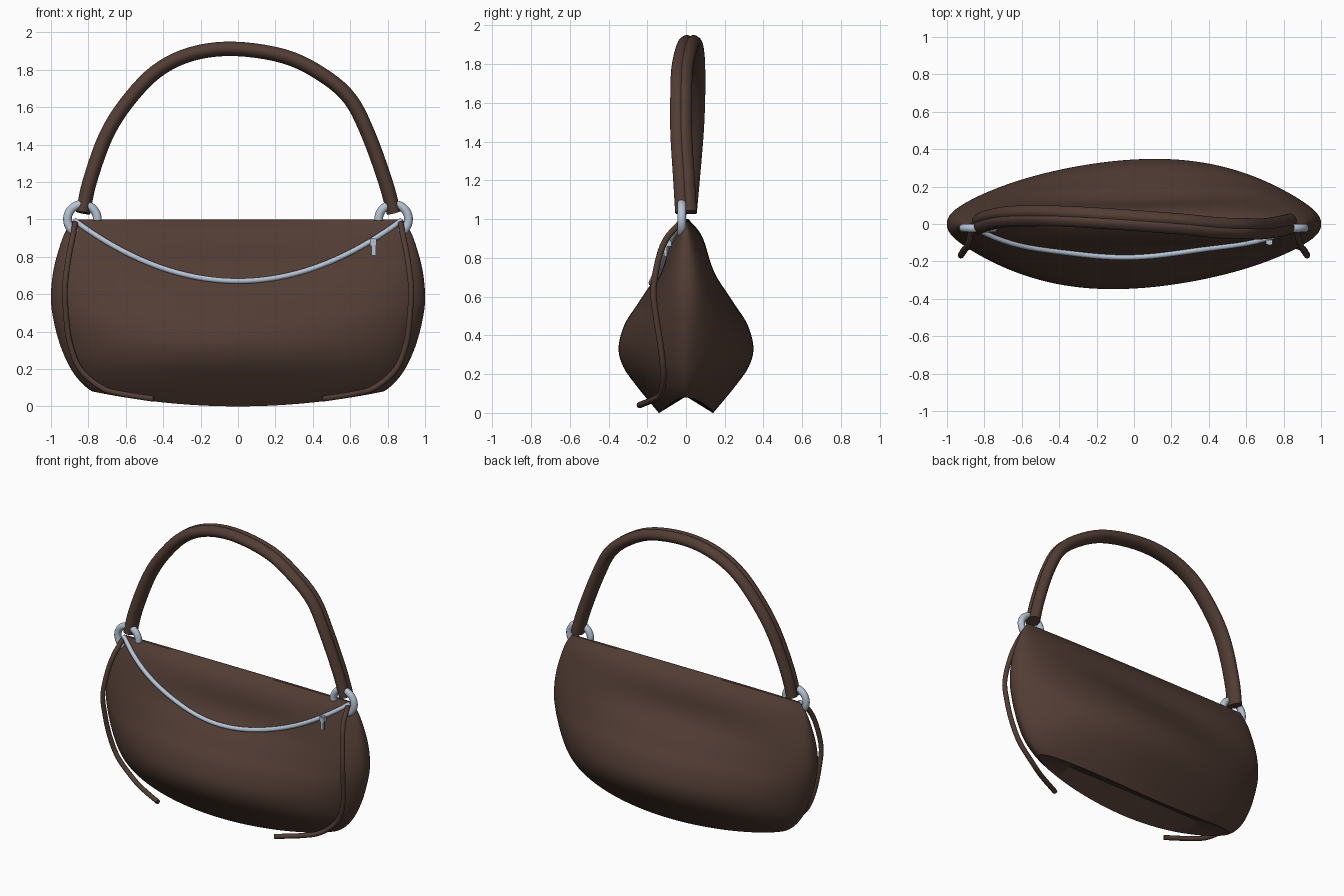
import bpy, bmesh, math
from mathutils import Vector

cube = bpy.data.objects.get("Cube")
if cube:
    bpy.data.objects.remove(cube, do_unlink=True)


def material(name, color, rough):
    m = bpy.data.materials.new(name)
    m.use_nodes = True
    m.diffuse_color = (*color, 1)
    node = m.node_tree.nodes["Principled BSDF"]
    node.inputs["Base Color"].default_value = (*color, 1)
    node.inputs["Roughness"].default_value = rough
    return m


LEATHER = material("brown leather", (0.084, 0.046, 0.035), 0.6)
METAL = material("silver metal", (0.47, 0.55, 0.66), 0.4)


def finish(name, bm, mat, angle=40):
    bmesh.ops.remove_doubles(bm, verts=bm.verts, dist=0.0005)
    bmesh.ops.recalc_face_normals(bm, faces=bm.faces)
    mesh = bpy.data.meshes.new(name)
    bm.to_mesh(mesh)
    bm.free()
    mesh.materials.append(mat)
    obj = bpy.data.objects.new(name, mesh)
    bpy.context.collection.objects.link(obj)
    bpy.ops.object.select_all(action='DESELECT')
    obj.select_set(True)
    bpy.context.view_layer.objects.active = obj
    bpy.ops.object.shade_smooth_by_angle(angle=math.radians(angle))


def smooth_path(points, steps):
    """Catmull-Rom curve through the points."""
    p = [Vector(q) for q in points]
    p = [2 * p[0] - p[1]] + p + [2 * p[-1] - p[-2]]
    out = []
    for a, b, c, d in zip(p, p[1:], p[2:], p[3:]):
        for i in range(steps):
            t = i / steps
            out.append(0.5 * (2 * b + (c - a) * t + (2 * a - 5 * b + 4 * c - d) * t ** 2
                              + (3 * b - a - 3 * c + d) * t ** 3))
    return out + [p[-2]]


def bridge(bm, loops):
    n = len(loops[0])
    for a, b in zip(loops, loops[1:]):
        for j in range(n):
            k = (j + 1) % n
            bm.faces.new((a[j], a[k], b[k], b[j]))


def sweep(name, path, section, mat):
    """Carry a cross-section (depth, outward) along a path and cap the ends."""
    bm = bmesh.new()
    loops = []
    for i, p in enumerate(path):
        t = (path[min(i + 1, len(path) - 1)] - path[max(i - 1, 0)]).normalized()
        n = t.cross(Vector((0, 1, 0))).normalized()
        b = n.cross(t)
        loops.append([bm.verts.new(p + b * u + n * v) for u, v in section])
    bridge(bm, loops)
    bm.faces.new(loops[0])
    bm.faces.new(loops[-1])
    finish(name, bm, mat)


def circle(r, sides=12):
    return [(r * math.cos(2 * math.pi * i / sides), r * math.sin(2 * math.pi * i / sides))
            for i in range(sides)]


# Body outline from the bottom seam up: half width, half depth, height, end roundness
OUTLINE = smooth_path([
    (0.78, 0.14, 0.0, 0.55), (0.86, 0.25, 0.135, 0.6), (0.915, 0.322, 0.24, 0.62),
    (0.955, 0.345, 0.34, 0.62), (0.985, 0.315, 0.455, 0.56), (1.0, 0.255, 0.56, 0.48),
    (0.995, 0.208, 0.67, 0.43), (0.975, 0.158, 0.78, 0.4), (0.93, 0.082, 0.92, 0.38),
    (0.88, 0.012, 1.0, 0.4)], 5)


def skin(row, u, side):
    """Point on the front (-1) or back (+1) panel, sagging inwards below the top."""
    w, d, z, power = row
    k = max(0, 1 - u * u)
    sag = 1 - 0.3 * k * k * math.exp(-((z - 0.76) / 0.13) ** 2)
    y = side * d * sag * k ** power + 0.05 * d * math.sin(math.pi * u)
    lift = 0.08 * u * u * max(0, 1 - z / 0.25) ** 2
    return Vector((w * u, y, z + lift))


bm = bmesh.new()
loops = []
COLS = 64
for i in range(COLS + 1):
    u = math.sin(math.pi * (i / COLS - 0.5))
    pts = [skin(r, u, 1) for r in reversed(OUTLINE)]
    pts.append(Vector((OUTLINE[0].x * u, 0, 0.085)))   # folded-in base
    pts += [skin(r, u, -1) for r in OUTLINE]
    loops.append([bm.verts.new(p) for p in pts])
bridge(bm, loops)
finish("bag_body", bm, LEATHER, 50)

# Handle with a groove along its outer side
section = []
for i in range(32):
    a = 2 * math.pi * i / 32
    s = math.sin(a)
    groove = 0.22 * math.exp(-(math.cos(a) / 0.17) ** 2) if s > 0 else 0
    section.append((0.056 * math.cos(a), 0.04 * s * (1 - groove)))
handle_path = smooth_path([
    (-0.83, 0.0, 1.035), (-0.795, 0.015, 1.2), (-0.71, 0.035, 1.44), (-0.6, 0.043, 1.62),
    (-0.44, 0.043, 1.79), (-0.25, 0.035, 1.885), (-0.02, 0.02, 1.913), (0.25, 0, 1.872),
    (0.45, -0.02, 1.775), (0.6, -0.025, 1.645), (0.7, -0.025, 1.45),
    (0.79, -0.01, 1.2), (0.835, 0.0, 1.035)], 5)
sweep("handle", handle_path, section, LEATHER)

# Side piping with a loose lower end, and handle rings
for side, label in ((1, "left"), (-1, "right")):
    piping = smooth_path([(side * x, y, z) for x, y, z in (
        (0.87, -0.03, 0.98), (0.885, -0.1, 0.9), (0.905, -0.14, 0.8), (0.925, -0.168, 0.64),
        (0.92, -0.155, 0.5), (0.9, -0.13, 0.34), (0.845, -0.117, 0.2),
        (0.73, -0.13, 0.1), (0.62, -0.175, 0.067), (0.45, -0.24, 0.04))], 5)
    sweep(label + "_piping", piping, circle(0.016, 10), LEATHER)
    ring = []
    for i in range(29):
        a = math.radians(-5 + 250 * i / 28)
        ring.append(Vector((side * (0.832 - 0.08 * math.cos(a)), -0.022,
                            1.0 + 0.08 * math.sin(a))))
    sweep(label + "_handle_ring", ring, circle(0.023), METAL)

# Curved zip lying on the front panel
zip_path = []
for i in range(41):
    x = -0.875 + 1.75 * i / 40
    z = 0.67 + 0.325 * (x / 0.875) ** 2
    j = next(k for k, r in enumerate(OUTLINE) if r.z >= z)
    lo, hi = OUTLINE[j - 1], OUTLINE[j]
    row = lo.lerp(hi, (z - lo.z) / (hi.z - lo.z))
    zip_path.append(Vector((x, skin(row, x / row.x, -1).y - 0.008, z)))
sweep("zip", zip_path, circle(0.015, 10), METAL)

# Zip slider and hanging pull tab
spot = min(zip_path, key=lambda p: abs(p.x - 0.72))


def block(name, center, size):
    b = bmesh.new()
    bmesh.ops.create_cube(b, size=1)
    for v in b.verts:
        v.co = Vector(center) + Vector([c * s for c, s in zip(v.co, size)])
    bmesh.ops.bevel(b, geom=b.edges[:], offset=0.004, segments=2, affect='EDGES')
    finish(name, b, METAL)


block("zip_slider", spot + Vector((0.022, -0.012, 0)), (0.035, 0.035, 0.04))
block("zip_pull", spot + Vector((0.026, -0.025, -0.03)), (0.026, 0.014, 0.085))
